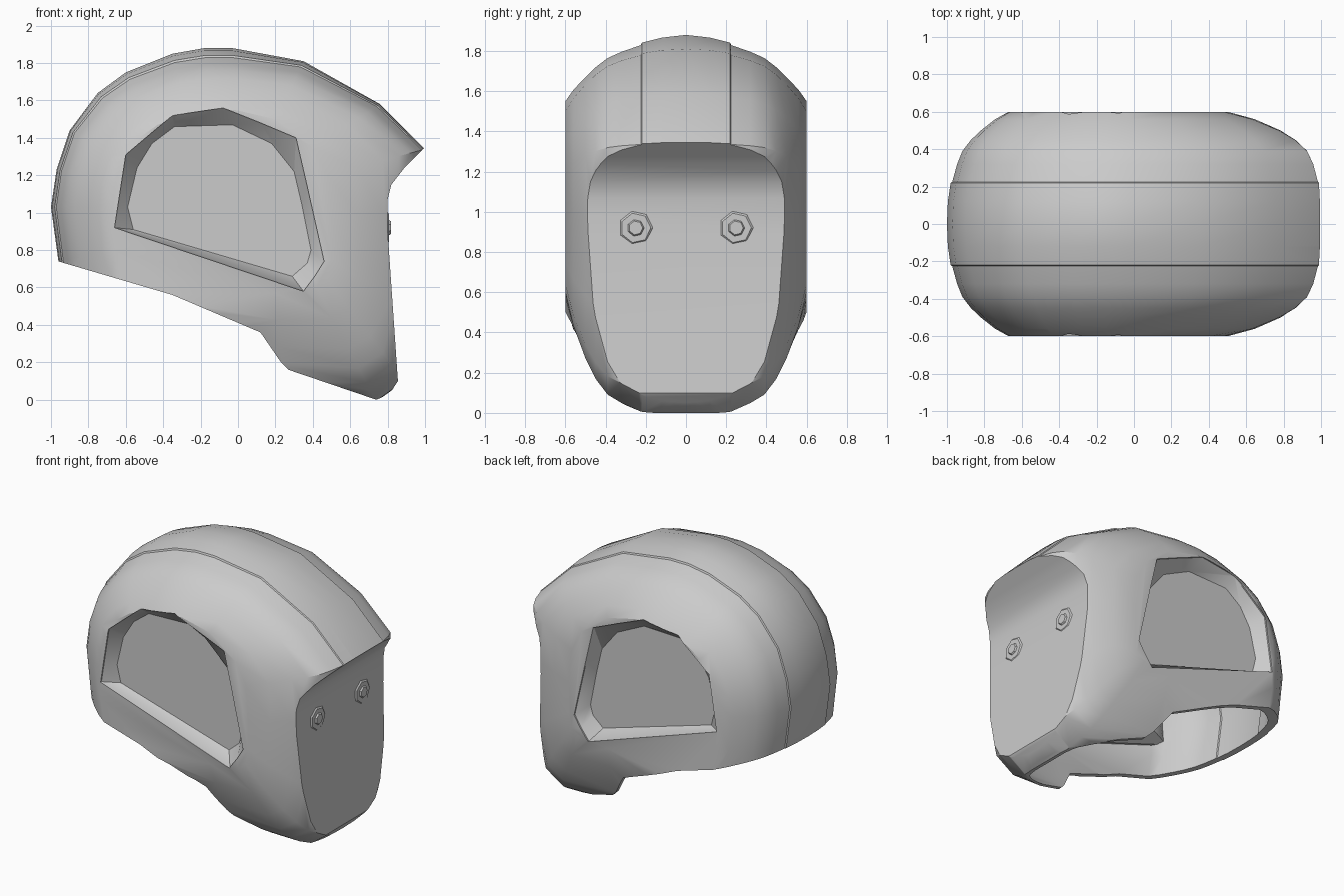
import bpy, bmesh, math
from mathutils import Matrix

cube = bpy.data.objects.get("Cube")
if cube:
    bpy.data.objects.remove(cube, do_unlink=True)

# Single painted finish
grey = bpy.data.materials.new("plain grey")
grey.use_nodes = True
colour = (0.6, 0.6, 0.6, 1)
grey.diffuse_color = colour
grey.node_tree.nodes["Principled BSDF"].inputs["Base Color"].default_value = colour

# Centre outline of the dome and the matching outline of its flat side, as (x, z)
CENTRE = [(-1, 1.03), (-.97, 1.23), (-.9, 1.44), (-.75, 1.64), (-.6, 1.75), (-.35, 1.85),
          (-.18, 1.88), (-.03, 1.88), (.35, 1.81), (.76, 1.58), (1, 1.34), (1, 1), (.97, .45),
          (.89, .1), (.74, -.01), (.25, -.03), (-.4, .1), (-.93, .45), (-.96, .74)]
SIDE = [(-.67, 1.03), (-.66, 1.15), (-.62, 1.27), (-.53, 1.4), (-.43, 1.47), (-.27, 1.53),
        (-.14, 1.55), (-.02, 1.55), (.2, 1.5), (.4, 1.35), (.48, 1.2), (.5, .97), (.5, .75),
        (.48, .64), (.42, .6), (.2, .57), (-.35, .48), (-.6, .45), (-.66, .8)]
# Half width against the blend from centre to side; the small jump is the band seam
SEAM = .225
ROWS = [(0, 0), (.12, .015), (.22, .06), (SEAM, .085), (.32, .165), (.39, .25), (.45, .39),
        (.5, .55), (.56, .78), (.6, 1)]


def finish(bm, name):
    bmesh.ops.recalc_face_normals(bm, faces=bm.faces)
    mesh = bpy.data.meshes.new(name)
    bm.to_mesh(mesh)
    bm.free()
    ob = bpy.data.objects.new(name, mesh)
    bpy.context.collection.objects.link(ob)
    mesh.materials.append(grey)
    return ob


def loft(name, loops):
    """Skin a list of equal closed loops of 3D points and cap both ends."""
    bm = bmesh.new()
    rings = [[bm.verts.new(p) for p in loop] for loop in loops]
    n = len(rings[0])
    for a, b in zip(rings, rings[1:]):
        for i in range(n):
            j = (i + 1) % n
            bm.faces.new((a[i], a[j], b[j], b[i]))
    bm.faces.new(rings[0])
    bm.faces.new(rings[-1])
    return finish(bm, name)


def flat(points, y):
    return [(x, y, z) for x, z in points]


def blend(a, b, y, f):
    """The front is fuller and the crown rounder than the back; the jaw has no seam."""
    if abs(y) == SEAM and b < .5:
        f = .063
    return f ** (1 + .4 * max(a, 0) - .5 * max(b - 1.4, 0))


def dome(name, s):
    """Rounded shell; s below one shrinks it but leaves the underside low."""
    rows = [(-y, f) for y, f in ROWS[:0:-1]] + ROWS
    loops = []
    for y, f in rows:
        ring = []
        for (a, b), (c, d) in zip(CENTRE, SIDE):
            t = blend(a, b, y, f)
            x, z = a + (c - a) * t, b + (d - b) * t
            ring.append((x * s, y * s, .9 + (z - .9) * s if z > .9 else z))
        loops.append(ring)
    return loft(name, loops)


def select(ob):
    bpy.ops.object.select_all(action='DESELECT')
    ob.select_set(True)
    bpy.context.view_layer.objects.active = ob


def cut(ob, tool, operation='DIFFERENCE'):
    select(ob)
    mod = ob.modifiers.new("cut", 'BOOLEAN')
    mod.solver = 'EXACT'
    mod.operation = operation
    mod.object = tool
    bpy.ops.object.modifier_apply(modifier=mod.name)
    bpy.data.objects.remove(tool, do_unlink=True)


# Outer shell trimmed to the side outline: sloping rim, jaw, flat face and brim
profile = [(-1.2, .81), (-.35, .56), (.12, .36), (.23, .2), (.27, .16), (.74, 0), (.81, .03),
           (.855, .1), (.8, .9), (.8, 1.07), (.82, 1.15), (.89, 1.24), (1, 1.35),
           (1.2, 1.56), (1.2, 2.2), (-1.2, 2.2)]
shell = dome("helmet_shell", 1)
cut(shell, loft("trim", [flat(profile, -1), flat(profile, 1)]), 'INTERSECT')

# Side recess outlines: rim and floor
rim = [(-.66, .92), (-.64, 1.05), (-.6, 1.31), (-.47, 1.42), (-.35, 1.52), (-.08, 1.56),
       (.12, 1.48), (.31, 1.4), (.37, 1.14), (.46, .74), (.41, .66), (.35, .58)]
floor = [(-.56, .91), (-.59, 1.03), (-.54, 1.24), (-.46, 1.37), (-.34, 1.46), (-.03, 1.47),
         (.18, 1.37), (.3, 1.22), (.34, 1.05), (.39, .8), (.37, .73), (.29, .66)]

# Hollow interior, kept clear of the face and of the recess floors
cavity = dome("cavity", .93)
room = [(-1.2, -.5), (.64, -.5), (.74, .3), (.74, 2.2), (-1.2, 2.2)]
cut(cavity, loft("room", [flat(room, -1), flat(room, 1)]), 'INTERSECT')
for side in (-1, 1):
    pad = [(x * 1.1, 1.05 + (z - 1.05) * 1.1) for x, z in rim]
    cut(cavity, loft("pad", [flat(floor, side * .46), flat(pad, side * .54), flat(pad, side)]))
cut(shell, cavity)

# Sunken side panels with sloping walls
for side in (-1, 1):
    cut(shell, loft("recess", [flat(floor, side * .515), flat(rim, side * .59), flat(rim, side * .8)]))

select(shell)
bpy.ops.object.shade_smooth_by_angle(angle=math.radians(32))

# Crisp border around the flat face
bm = bmesh.new()
bm.from_mesh(shell.data)
plate = {f for f in bm.faces if f.normal.x > .9 and all(
    abs(v.co.x - (.8 + max(.9 - v.co.z, 0) * .06875)) < .004 for v in f.verts)}
for edge in bm.edges:
    on_border = sum(f in plate for f in edge.link_faces) == 1
    if on_border and sum(v.co.z for v in edge.verts) < 2.1:
        edge.smooth = False
bm.to_mesh(shell.data)
bm.free()

# Two round studs on the face
for side, name in ((-1, "right_stud"), (1, "left_stud")):
    bm = bmesh.new()
    for r1, r2, depth in ((.095, .075, .016), (.06, .035, .036)):
        place = Matrix.Translation((.8, side * .25, .92)) @ Matrix.Rotation(math.pi / 2, 4, 'Y')
        bmesh.ops.create_cone(bm, cap_ends=True, segments=7, radius1=r1, radius2=r2,
                              depth=depth, matrix=place)
    finish(bm, name)
